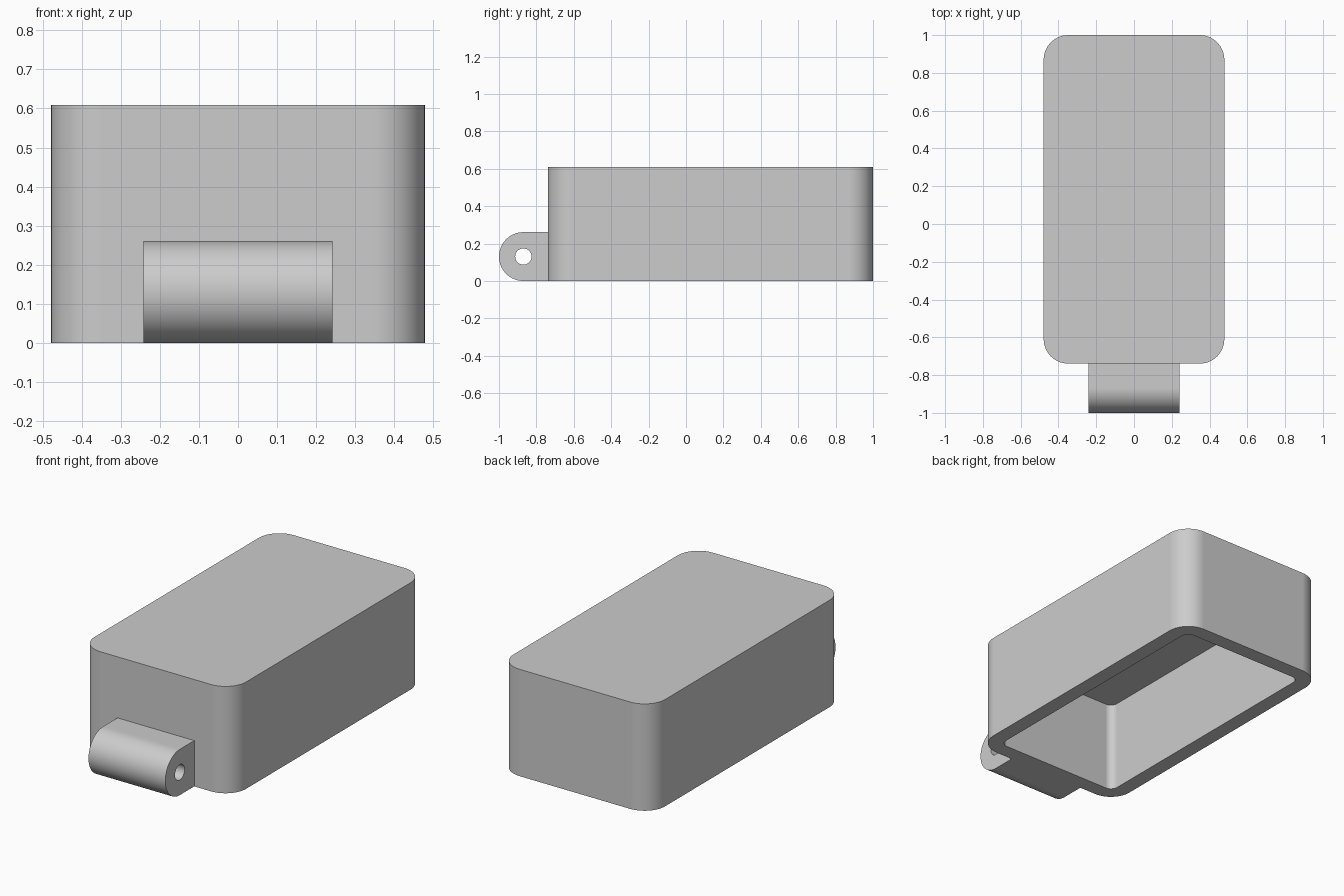
import bpy
import bmesh
from math import cos, sin, pi, radians

cube = bpy.data.objects.get("Cube")
if cube:
    bpy.data.objects.remove(cube, do_unlink=True)

grey = bpy.data.materials.new("plain grey")
grey.use_nodes = True
colour = (0.605, 0.605, 0.605, 1)
grey.diffuse_color = colour
grey.node_tree.nodes["Principled BSDF"].inputs["Base Color"].default_value = colour


def loft(name, rings, closed=False):
    """Join successive rings with quads; cap the ends or close into a tube."""
    bm = bmesh.new()
    loops = [[bm.verts.new(p) for p in ring] for ring in rings]
    n = len(loops[0])
    pairs = list(zip(loops, loops[1:]))
    if closed:
        pairs.append((loops[-1], loops[0]))
    else:
        bm.faces.new(loops[0])
        bm.faces.new(loops[-1])
    for a, b in pairs:
        for i in range(n):
            j = (i + 1) % n
            bm.faces.new((a[i], a[j], b[j], b[i]))
    bmesh.ops.recalc_face_normals(bm, faces=bm.faces)
    mesh = bpy.data.meshes.new(name)
    bm.to_mesh(mesh)
    bm.free()
    mesh.materials.append(grey)
    obj = bpy.data.objects.new(name, mesh)
    bpy.context.collection.objects.link(obj)
    bpy.ops.object.select_all(action="DESELECT")
    obj.select_set(True)
    bpy.context.view_layer.objects.active = obj
    bpy.ops.object.shade_smooth_by_angle(angle=radians(30))
    # Keep the large flat walls flat next to the rounded corners
    obj.modifiers.new("flat walls", "WEIGHTED_NORMAL").keep_sharp = True


# The whole part is 23 wall thicknesses long
WALL = 2 / 23

# Open-bottomed rounded box
HALF_X, FRONT, BACK, HEIGHT = 5.5 * WALL, -1 + 3 * WALL, 1.0, 7 * WALL
RADIUS = 1.5 * WALL
STEPS = 14


def rounded_ring(inset, z):
    mid, half_y = (FRONT + BACK) / 2, (BACK - FRONT) / 2
    r = RADIUS - inset
    ring = []
    for k, (sx, sy) in enumerate([(1, 1), (-1, 1), (-1, -1), (1, -1)]):
        for i in range(STEPS + 1):
            a = (k + i / STEPS) * pi / 2
            ring.append((sx * (HALF_X - RADIUS) + r * cos(a),
                         mid + sy * (half_y - RADIUS) + r * sin(a), z))
    return ring


loft("box_shell", [rounded_ring(0, HEIGHT), rounded_ring(0, 0),
                   rounded_ring(WALL, 0), rounded_ring(WALL, HEIGHT - WALL)])

# Hinge lug: round front, square back, pin hole running through
LUG_X, LUG_R, HOLE_R = 0.242, 1.5 * WALL, 0.5 * WALL
LUG_Y = -1 + LUG_R
SIDES = 64


def lug_ring(x, hole):
    ring = []
    for i in range(SIDES):
        a = 2 * pi * i / SIDES
        c, s = cos(a), sin(a)
        r = HOLE_R if hole else LUG_R
        if not hole and c > 0:
            r /= max(c, abs(s))
        ring.append((x, LUG_Y + r * c, LUG_R + r * s))
    return ring


loft("hinge_lug", [lug_ring(-LUG_X, False), lug_ring(LUG_X, False),
                   lug_ring(LUG_X, True), lug_ring(-LUG_X, True)], closed=True)
